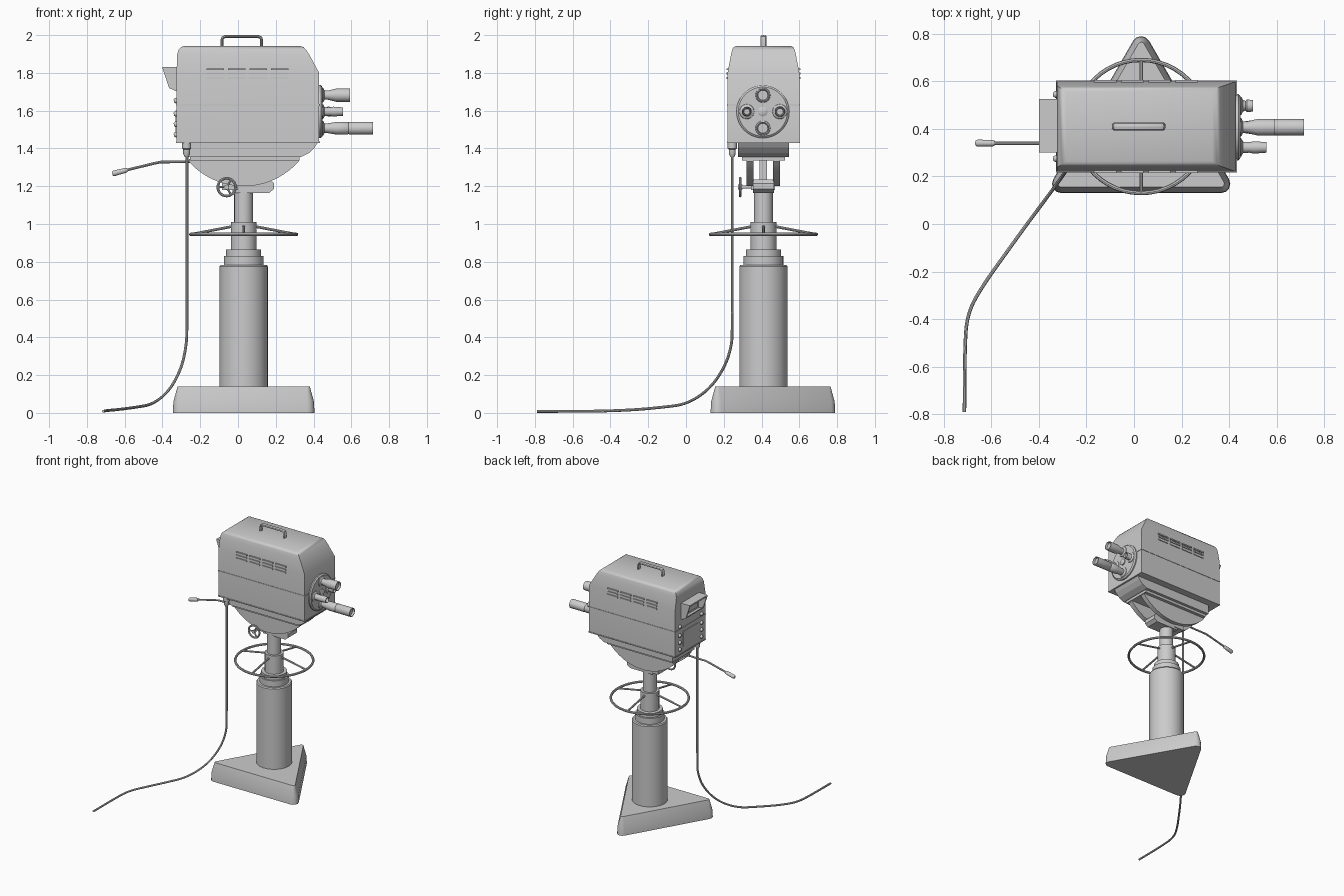
import bpy, math
from math import sin, cos, pi, radians
from mathutils import Vector

if "Cube" in bpy.data.objects:
    bpy.data.objects.remove(bpy.data.objects["Cube"])

CX, CY = 0.03, 0.41   # pedestal axis


def finish(ob, smooth=True):
    bpy.ops.object.select_all(action='DESELECT')
    ob.select_set(True)
    bpy.context.view_layer.objects.active = ob
    if smooth:
        bpy.ops.object.shade_smooth_by_angle(angle=radians(35))
    return ob


def loft(name, rings, smooth=True):
    """Skin equal-length rings of points and cap both ends."""
    n = len(rings[0])
    verts = [tuple(p) for ring in rings for p in ring]
    faces = [(k*n + i, k*n + (i+1) % n, (k+1)*n + (i+1) % n, (k+1)*n + i)
             for k in range(len(rings)-1) for i in range(n)]
    faces += [tuple(range(n))[::-1], tuple(range((len(rings)-1)*n, len(rings)*n))]
    me = bpy.data.meshes.new(name)
    me.from_pydata(verts, [], faces)
    ob = bpy.data.objects.new(name, me)
    bpy.context.collection.objects.link(ob)
    finish(ob, smooth)
    bpy.ops.object.mode_set(mode='EDIT')
    bpy.ops.mesh.select_all(action='SELECT')
    bpy.ops.mesh.normals_make_consistent(inside=False)
    bpy.ops.object.mode_set(mode='OBJECT')
    return ob


def lathe(name, origin, axis, profile, n=32):
    """Revolve (radius, distance) pairs about an axis."""
    q = Vector(axis).to_track_quat('Z', 'Y')
    o = Vector(origin)
    return loft(name, [[o + q @ Vector((r*cos(2*pi*i/n), r*sin(2*pi*i/n), t))
                        for i in range(n)] for r, t in profile])


def plate(name, pts, y0, y1, smooth=False):
    """Extrude an x-z outline along y."""
    return loft(name, [[(x, y, z) for x, z in pts] for y in (y0, y1)], smooth)


def box(name, x, y, z):
    return plate(name, [(x[0], z[0]), (x[1], z[0]), (x[1], z[1]), (x[0], z[1])], *y)


def tube(name, pts, r, cyclic=False, kind='POLY'):
    cu = bpy.data.curves.new(name, 'CURVE')
    cu.dimensions = '3D'
    cu.bevel_depth, cu.bevel_resolution, cu.use_fill_caps = r, 2, True
    sp = cu.splines.new(kind)
    sp.points.add(len(pts)-1)
    for p, co in zip(sp.points, pts):
        p.co = (*co, 1)
    sp.use_cyclic_u = cyclic
    if kind == 'NURBS':
        sp.order_u, sp.use_endpoint_u, sp.resolution_u = 3, True, 6
    ob = bpy.data.objects.new(name, cu)
    bpy.context.collection.objects.link(ob)
    finish(ob, False)
    bpy.ops.object.convert(target='MESH')
    return finish(bpy.context.object)


def wheel(name, centre, axis, R, r, hub_r, hub_lift, spokes, n):
    """Ring with spokes running to a hub."""
    q, c = Vector(axis).to_track_quat('Z', 'Y'), Vector(centre)
    at = lambda a, rad, h: c + q @ Vector((rad*cos(a), rad*sin(a), h))
    tube(name + "_rim", [at(2*pi*i/n, R, 0) for i in range(n)], r, True)
    for k in range(spokes):
        a = 2*pi*k/spokes
        tube(f"{name}_spoke_{k+1}", [at(a, hub_r, hub_lift), at(a, R, 0)], r*0.8)


# Triangular base with rounded corners
def tri(r, z, d=0.388):
    pts = []
    for k in range(3):
        a = pi/2 + k*2*pi/3
        for s in range(5):
            b = a - pi/3 + s*pi/6
            pts.append((CX + d*cos(a) + r*cos(b), 0.363 + d*sin(a) + r*sin(b), z))
    return pts

loft("pedestal_base", [tri(0.039, 0), tri(0.036, 0.06), tri(0.014, 0.14)])

# Telescopic column
lathe("pedestal_column", (CX, CY, 0), (0, 0, 1),
      [(0.128, 0.13), (0.128, 0.775), (0.122, 0.783), (0.105, 0.783), (0.105, 0.83),
       (0.093, 0.83), (0.093, 0.865), (0.068, 0.865), (0.068, 1.01), (0.05, 1.01),
       (0.05, 1.18)], 40)
wheel("steering_wheel", (CX, CY, 0.945), (0, 0, 1), 0.28, 0.009, 0.06, 0.042, 4, 48)

# Tilt head: foot block, central tongue and two rocking cheeks
plate("head_foot", [(-0.03, 1.165), (0.165, 1.165), (0.19, 1.185), (0.19, 1.215),
                    (0.17, 1.235), (-0.03, 1.235)], 0.355, 0.465)
box("head_tongue", (-0.03, 0.10), (0.388, 0.428), (1.2, 1.34))
half = math.asin(0.29/0.388)
arc = [(CX + 0.388*sin(half*(i/12 - 1)), 1.588 - 0.388*cos(half*(i/12 - 1)))
       for i in range(25)]
for nm, y in (("front", 0.32), ("back", 0.46)):
    plate("rocker_cheek_" + nm, arc + [(0.32, 1.345), (-0.26, 1.345)], y, y + 0.038, True)
box("head_top_plate", (-0.255, 0.325), (0.297, 0.523), (1.335, 1.358))
plate("camera_cradle", [(-0.265, 1.355), (0.335, 1.355), (0.375, 1.375), (0.405, 1.405),
                        (0.425, 1.435), (-0.265, 1.435)], 0.275, 0.545)

# Tilt lock handwheel
wheel("lock_wheel", (-0.06, 0.287, 1.195), (0, 1, 0), 0.047, 0.007, 0.005, 0, 3, 24)
lathe("lock_wheel_axle", (-0.06, 0.275, 1.195), (0, 1, 0), [(0.013, 0), (0.013, 0.025),
      (0.008, 0.025), (0.008, 0.10)], 16)
box("lock_bracket", (-0.085, 0.0), (0.345, 0.47), (1.18, 1.225))

# Pan handle
tube("pan_handle_rod", [(-0.24, 0.34, 1.33), (-0.41, 0.34, 1.328), (-0.44, 0.34, 1.322),
                        (-0.60, 0.34, 1.283)], 0.007)
lathe("pan_handle_grip", (-0.585, 0.34, 1.287), (-0.08, 0, -0.021),
      [(0.009, 0), (0.013, 0.008), (0.015, 0.075), (0.011, 0.083)], 16)

# Camera housing
def rect(z, x0, x1, h):
    return [(x0, CY-h, z), (x1, CY-h, z), (x1, CY+h, z), (x0, CY+h, z)]

loft("camera_housing", [rect(*r) for r in (
    (1.43, -0.325, 0.43, 0.19), (1.80, -0.325, 0.43, 0.19), (1.895, -0.323, 0.378, 0.172),
    (1.922, -0.315, 0.361, 0.166), (1.936, -0.302, 0.348, 0.158),
    (1.942, -0.285, 0.33, 0.146))])
box("housing_trim", (-0.328, 0.433), (CY-0.193, CY+0.193), (1.626, 1.634))
box("housing_bottom_lip", (-0.328, 0.433), (CY-0.193, CY+0.193), (1.428, 1.436))

# Side louvres, both sides
for side in (-1, 1):
    for c in range(4):
        for row in range(3):
            x, y, z = -0.168 + c*0.114, CY + side*0.19, 1.768 + row*0.023
            box(f"louvre_{side}_{c}_{row}", (x, x + 0.094), (y-0.006, y+0.006), (z, z+0.01))

# Carry handle
tube("carry_handle", [(-0.085, CY, 1.935), (-0.085, CY, 1.975), (-0.08, CY, 1.987),
                      (-0.068, CY, 1.992), (0.108, CY, 1.992), (0.12, CY, 1.987),
                      (0.125, CY, 1.975), (0.125, CY, 1.935)], 0.008)
handle = bpy.context.object
for v in handle.data.vertices:          # widen into a flat strap
    v.co.y = CY + (v.co.y - CY)*2.1

# Viewfinder hood: roof, cheeks, sill and recessed screen
box("hood_roof", (-0.40, -0.32), (0.30, 0.525), (1.82, 1.832))
for nm, y in (("front", 0.30), ("back", 0.515)):
    plate("hood_cheek_" + nm, [(-0.32, 1.70), (-0.365, 1.72), (-0.40, 1.825),
                               (-0.32, 1.825)], y, y + 0.01)
plate("hood_sill", [(-0.32, 1.70), (-0.365, 1.72), (-0.367, 1.73), (-0.32, 1.712)], 0.30, 0.525)
box("viewfinder_screen", (-0.332, -0.32), (0.33, 0.495), (1.73, 1.805))

# Rear controls
for y in (0.275, 0.545):
    for k, z in enumerate((1.475, 1.53, 1.585, 1.655)):
        lathe(f"rear_knob_{y}_{k}", (-0.32, y, z), (-1, 0, -0.25),
              [(0.014, 0), (0.014, 0.012), (0.009, 0.02)], 16)
box("rear_panel", (-0.33, -0.32), (0.32, 0.50), (1.48, 1.60))

# Lens turret
TX, TZ = 0.425, 1.595
lathe("lens_turret", (TX, 0.407, TZ), (1, 0, 0),
      [(0.14, 0), (0.14, 0.014), (0.13, 0.022), (0.02, 0.022)], 48)
lathe("turret_hub", (TX, 0.407, TZ), (1, 0, 0), [(0.025, 0), (0.025, 0.03), (0.015, 0.036)], 24)
mount = [(0.042, 0.015), (0.038, 0.026), (0.024, 0.034)]
lenses = {
    "top_lens": (0.407, 1.682, [(0.024, 0.05), (0.035, 0.095), (0.035, 0.168), (0.03, 0.168), (0.026, 0.155)]),
    "long_lens": (0.407, 1.507, [(0.026, 0.05), (0.034, 0.10), (0.034, 0.155), (0.031, 0.16),
                                 (0.034, 0.165), (0.034, 0.29), (0.029, 0.29), (0.026, 0.275)]),
    "middle_lens": (0.322, TZ, [(0.022, 0.06), (0.026, 0.08), (0.022, 0.132), (0.018, 0.132), (0.015, 0.10)]),
    "short_lens": (0.497, TZ, [(0.02, 0.045), (0.027, 0.05), (0.024, 0.075), (0.02, 0.075), (0.017, 0.06)]),
}
for nm, (y, z, prof) in lenses.items():
    lathe(nm, (TX, y, z), (1, 0, 0), mount + prof, 28)

# Cable with its plug
lathe("cable_plug", (-0.272, 0.245, 1.355), (0, 0, 1),
      [(0.01, 0), (0.018, 0.015), (0.018, 0.04), (0.024, 0.045), (0.024, 0.08)], 16)
tube("cable", [(-0.27, 0.245, 1.37), (-0.27, 0.245, 0.9), (-0.27, 0.245, 0.45),
               (-0.273, 0.243, 0.36), (-0.298, 0.205, 0.24), (-0.36, 0.12, 0.12),
               (-0.45, 0.0, 0.045), (-0.54, -0.125, 0.03), (-0.63, -0.25, 0.018),
               (-0.70, -0.37, 0.012), (-0.713, -0.52, 0.008), (-0.713, -0.79, 0.008)],
     0.0075, kind='NURBS')
